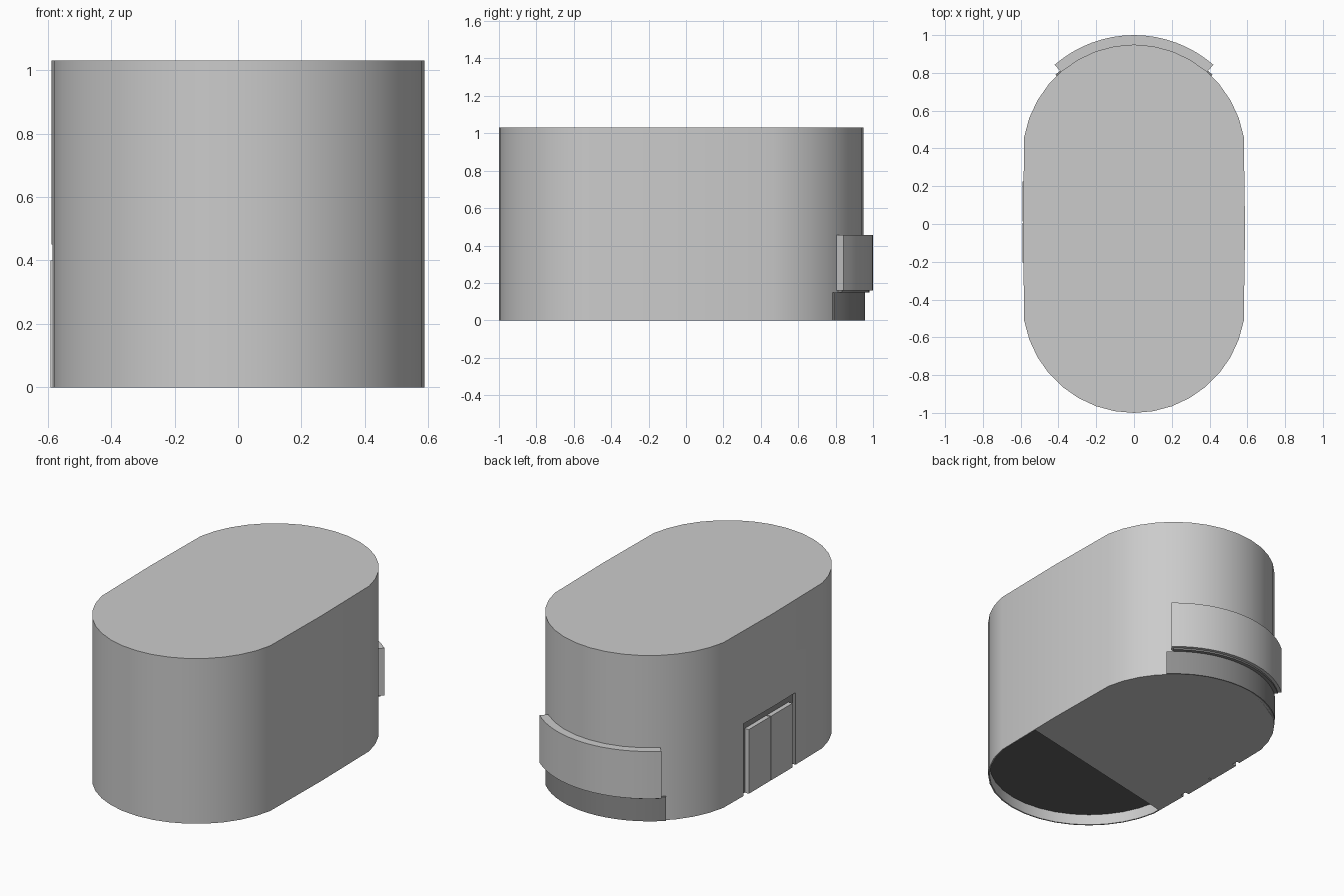
import bpy, bmesh, math
from math import cos, sin, radians

if "Cube" in bpy.data.objects:
    bpy.data.objects.remove(bpy.data.objects["Cube"], do_unlink=True)


def material(name, v):
    m = bpy.data.materials.new(name)
    m.use_nodes = True
    m.diffuse_color = (v, v, v, 1)
    m.node_tree.nodes["Principled BSDF"].inputs["Base Color"].default_value = (v, v, v, 1)
    return m


GREY = material("wall grey", 0.6)
DARK = material("dark grey", 0.27)
BLACK = material("underside charcoal", 0.12)

R, BACK, FRONT, HEIGHT = 0.59, 0.36, -0.41, 1.03


def arc(r, cy, a0, a1, n):
    """Points on a circle centred on (0, cy), angles in degrees."""
    steps = [radians(a0 + (a1 - a0) * i / n) for i in range(n + 1)]
    return [(r * cos(a), cy + r * sin(a)) for a in steps]


def prism(name, outline, z0, z1, side=GREY, cap=None):
    """Extrude a counter-clockwise outline from z0 to z1."""
    bm = bmesh.new()
    low = [bm.verts.new((x, y, z0)) for x, y in outline]
    high = [bm.verts.new((x, y, z1)) for x, y in outline]
    n = len(outline)
    for i in range(n):
        j = (i + 1) % n
        bm.faces.new((low[i], low[j], high[j], high[i]))
    for ring in (low[::-1], high):
        bm.faces.new(ring).material_index = 1 if cap else 0
    bmesh.ops.recalc_face_normals(bm, faces=bm.faces)
    me = bpy.data.meshes.new(name)
    bm.to_mesh(me)
    bm.free()
    me.materials.append(side)
    if cap:
        me.materials.append(cap)
    ob = bpy.data.objects.new(name, me)
    bpy.context.collection.objects.link(ob)
    return ob


def rect(x0, x1, y0, y1):
    return [(x0, y0), (x1, y0), (x1, y1), (x0, y1)]


def activate(ob):
    bpy.ops.object.select_all(action="DESELECT")
    ob.select_set(True)
    bpy.context.view_layer.objects.active = ob


def smooth(ob):
    activate(ob)
    bpy.ops.object.shade_smooth_by_angle(angle=radians(25))


def cut(ob, cutter):
    cutter.hide_render = True
    mod = ob.modifiers.new("cut", "BOOLEAN")
    mod.operation = "DIFFERENCE"
    mod.solver = "EXACT"
    mod.material_mode = "TRANSFER"
    mod.object = cutter
    activate(ob)
    bpy.ops.object.modifier_apply(modifier=mod.name)
    bpy.data.objects.remove(cutter, do_unlink=True)


# Main building: two round ends joined by slightly bowed long walls
outline = (arc(R, BACK, 10, 170, 16) + [(-0.588, -0.02)]
           + arc(R, FRONT, 190, 350, 16) + [(0.588, -0.02)])
body = prism("building", outline, 0, HEIGHT)

# Shallow hollow under the front end, with a skewed rear edge
hollow = arc(R - 0.008, FRONT, 190, 350, 16) + [(0.577, -0.21), (-0.573, -0.46)]
cut(body, prism("hollow_cutter", hollow, -0.1, 0.067, GREY, BLACK))

# Doorway recess on the long wall
DOOR_Y, DOOR_HALF = 0.01, 0.255
cut(body, prism("doorway_cutter",
                rect(-0.7, -0.563, DOOR_Y - DOOR_HALF, DOOR_Y + DOOR_HALF),
                -0.1, 0.45, DARK, DARK))
smooth(body)

# Pair of door leaves
for side, label in ((-1, "front"), (1, "rear")):
    ys = sorted((DOOR_Y + side * 0.004, DOOR_Y + side * 0.215))
    prism("door_leaf_" + label, rect(-0.591, -0.561, *ys), 0, 0.4)


def curved_band(name, r0, r1, half, z0, z1, mat):
    pts = arc(r1, BACK, 90 - half, 90 + half, 16) + arc(r0, BACK, 90 + half, 90 - half, 16)
    ob = prism(name, pts, z0, z1, mat)
    smooth(ob)
    return ob


# Curved board wrapped round the back, and the dark band below it
curved_band("curved_board", R - 0.015, R + 0.05, 41, 0.16, 0.455, GREY)
curved_band("board_backing", R - 0.015, R + 0.03, 40, 0.15, 0.16, DARK)
curved_band("rear_window_band", R - 0.015, R + 0.008, 44, 0.0, 0.15, DARK)
